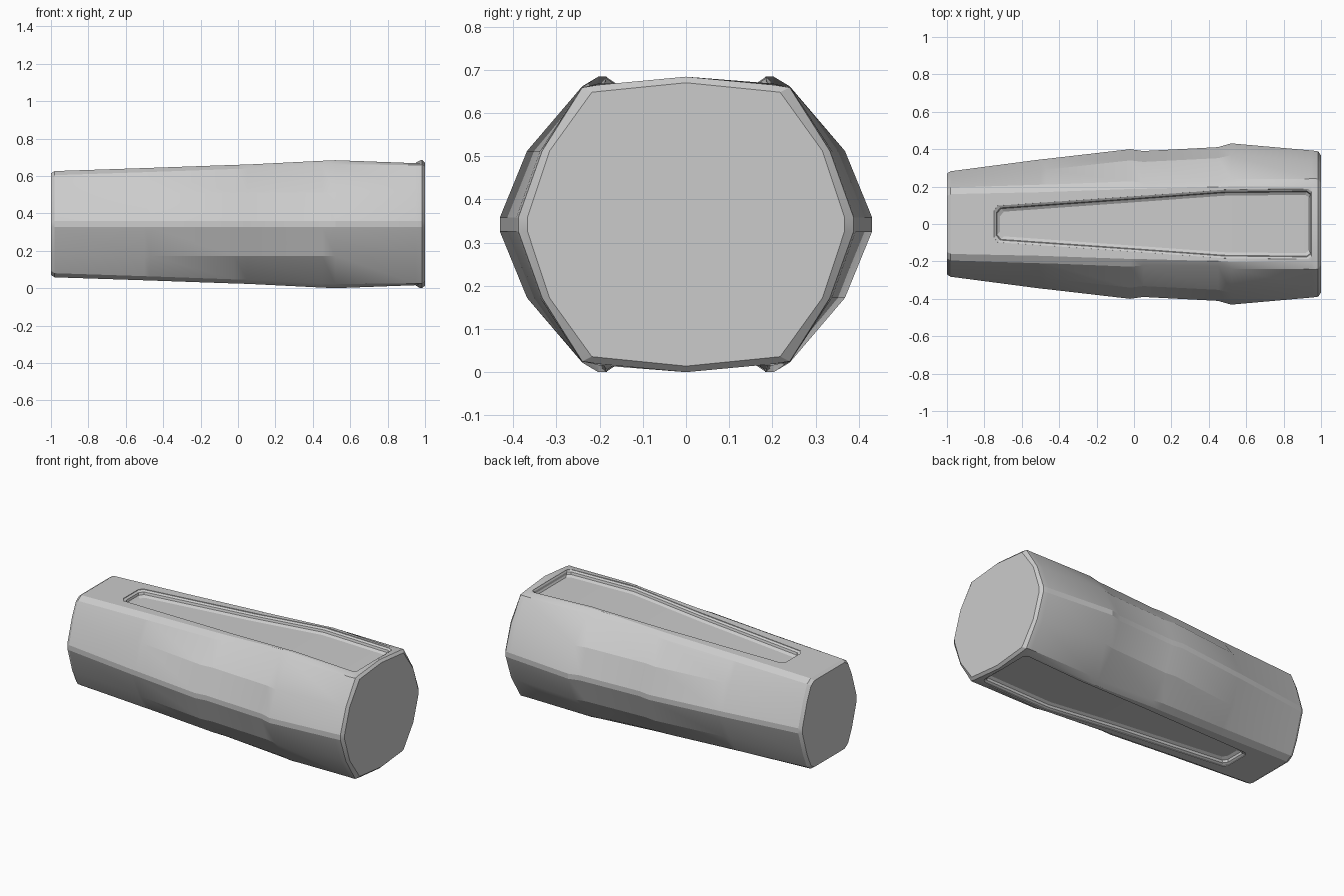
import bpy, bmesh, math

if "Cube" in bpy.data.objects:
    bpy.data.objects.remove(bpy.data.objects["Cube"])

CZ = 0.342  # height of the long axis


def loft(name, rings):
    """Skin a list of equal-length closed rings and cap both ends."""
    bm = bmesh.new()
    vs = [[bm.verts.new(p) for p in r] for r in rings]
    n = len(rings[0])
    for a, b in zip(vs, vs[1:]):
        for i in range(n):
            j = (i + 1) % n
            bm.faces.new((a[i], a[j], b[j], b[i]))
    bm.faces.new(vs[0])
    bm.faces.new(vs[-1])
    bmesh.ops.recalc_face_normals(bm, faces=bm.faces)
    me = bpy.data.meshes.new(name)
    bm.to_mesh(me)
    bm.free()
    ob = bpy.data.objects.new(name, me)
    bpy.context.collection.objects.link(ob)
    return ob


def section(x, w, m, c, t, h, bulge=0.0, drop=0.022):
    """Faceted cross-section, mirrored from one quarter."""
    q = [(w, 0.016), (m, 0.17), (c, h - drop), (t, h - bulge)]
    right = q + [(0, h)] + [(-y, z) for y, z in reversed(q)]
    ring = right + [(y, -z) for y, z in reversed(right)]
    return [(x, y, CZ + z) for y, z in ring]


# Grip body: x, side width, mid facet, corner, top edge, half height
body = loft("grip_body", [
    section(-1.00, 0.270, 0.222, 0.185, 0.150, 0.272),
    section(-0.98, 0.282, 0.235, 0.195, 0.160, 0.284),
    section(-0.50, 0.345, 0.278, 0.210, 0.170, 0.300),
    section(-0.47, 0.348, 0.290, 0.210, 0.171, 0.301),
    section(-0.02, 0.400, 0.340, 0.228, 0.187, 0.317),
    section(0.05, 0.390, 0.332, 0.222, 0.188, 0.319),
    section(0.45, 0.411, 0.352, 0.226, 0.198, 0.339),
    section(0.52, 0.431, 0.368, 0.240, 0.203, 0.342),
    section(0.95, 0.393, 0.338, 0.242, 0.203, 0.328, 0.002, 0.012),
    section(0.975, 0.390, 0.335, 0.242, 0.203, 0.342, 0.019, 0.025),
    section(0.985, 0.388, 0.333, 0.240, 0.203, 0.342, 0.019, 0.025),
    section(1.00, 0.367, 0.316, 0.218, 0.190, 0.328, 0.019, 0.022)])


def pocket_ring(inset, depth, side):
    """Tapered panel outline following the slope of the grip."""
    stations = [(-0.75 + inset, 0.075, 0.292), (-0.73 + inset, 0.100, 0.293),
                (0.0, 0.150, 0.317), (0.48, 0.185, 0.341),
                (0.93 - inset * 0.4, 0.190, 0.329),
                (0.95 - inset * 0.4, 0.175, 0.328)]
    half = [(x, y - inset, CZ + side * (h - depth)) for x, y, h in stations]
    return half + [(x, -y, z) for x, y, z in reversed(half)]


# Recessed panels on top and bottom with a stepped lip
for label, side in (("top", 1), ("bottom", -1)):
    cutter = loft(label + "_panel_cutter", [pocket_ring(i, d, side) for i, d in
                  ((0, -0.05), (0.002, 0.004), (0.014, 0.012),
                   (0.018, 0.026), (0.034, 0.036))])
    bm = bmesh.new()
    bm.from_mesh(cutter.data)
    bmesh.ops.triangulate(bm, faces=bm.faces)
    bm.to_mesh(cutter.data)
    bm.free()
    cutter.hide_render = True
    cutter.hide_set(True)
    mod = body.modifiers.new(label + "_panel", 'BOOLEAN')
    mod.operation = 'DIFFERENCE'
    mod.solver = 'EXACT'
    mod.object = cutter

# Apply the cuts, remove helpers and shade with sharp facet edges
bpy.context.view_layer.objects.active = body
body.select_set(True)
for mod in list(body.modifiers):
    helper = mod.object
    bpy.ops.object.modifier_apply(modifier=mod.name)
    bpy.data.objects.remove(helper)
bpy.ops.object.shade_smooth_by_angle(angle=math.radians(18))
